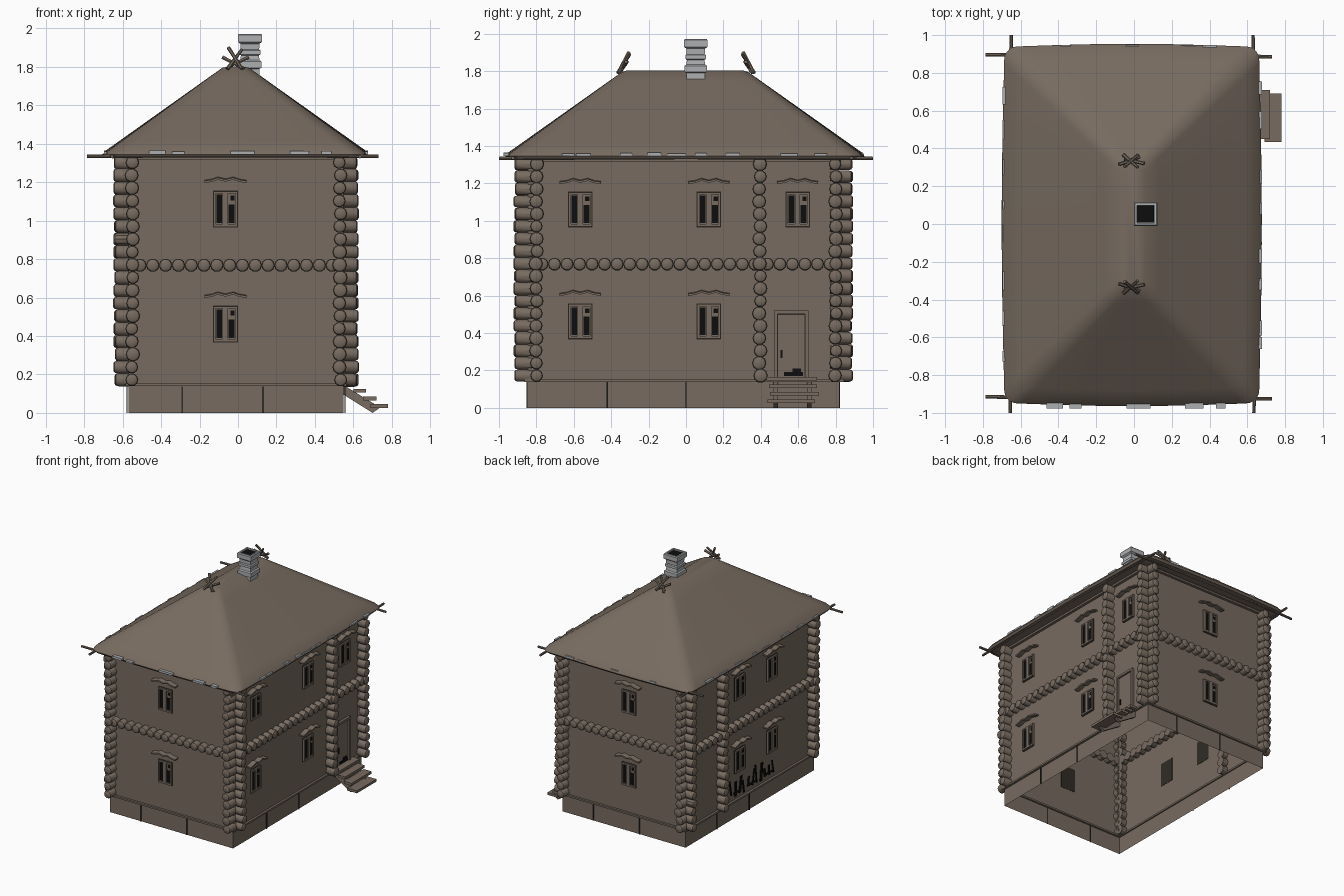
import bpy, bmesh, math, random
from mathutils import Matrix, Vector

if "Cube" in bpy.data.objects:
    bpy.data.objects.remove(bpy.data.objects["Cube"])
random.seed(4)

def mat(name, c):
    m = bpy.data.materials.new(name)
    m.diffuse_color = (*c, 1)
    m.use_nodes = True
    m.node_tree.nodes["Principled BSDF"].inputs["Base Color"].default_value = m.diffuse_color
    return m
WOOD = mat("brown wood", (0.185, 0.147, 0.116))
DARK = mat("dark gaps", (0.03, 0.025, 0.02))
BLACK = mat("black glass", (0.004, 0.004, 0.004))
GREY = mat("grey masonry", (0.42, 0.43, 0.44))

CX, CY, HX, HY = -0.01, -0.015, 0.56, 0.83

def finish(bm, name, m, angle=None, fix=True):
    if fix:
        bmesh.ops.recalc_face_normals(bm, faces=bm.faces)
    me = bpy.data.meshes.new(name)
    bm.to_mesh(me)
    bm.free()
    me.materials.append(m)
    ob = bpy.data.objects.new(name, me)
    bpy.context.collection.objects.link(ob)
    if angle:
        bpy.ops.object.select_all(action='DESELECT')
        ob.select_set(True)
        bpy.context.view_layer.objects.active = ob
        bpy.ops.object.shade_smooth_by_angle(angle=math.radians(angle))
    return ob

def box(bm, lo, hi, M=Matrix()):
    c = [(a + b) / 2 for a, b in zip(lo, hi)]
    s = [b - a for a, b in zip(lo, hi)]
    bmesh.ops.create_cube(bm, size=1, matrix=M @ Matrix.Translation(c) @ Matrix.Diagonal((*s, 1)))

def loft(bm, rings, cap0=False, cap1=False):
    vs = [[bm.verts.new(p) for p in r] for r in rings]
    n = len(vs[0])
    for a, b in zip(vs, vs[1:]):
        for i in range(n):
            bm.faces.new((a[i], a[(i + 1) % n], b[(i + 1) % n], b[i]))
    if cap0: bm.faces.new(vs[0][::-1])
    if cap1: bm.faces.new(vs[-1])

def rod(bm, pts, radii, sides=8):
    d = (Vector(pts[-1]) - Vector(pts[0])).normalized()
    q = d.to_track_quat('Z', 'Y')
    loft(bm, [[Vector(p) + q @ Vector((r * math.cos(2 * math.pi * i / sides), r * math.sin(2 * math.pi * i / sides), 0))
               for i in range(sides)] for p, r in zip(pts, radii)], True, True)

# Wall frames: local x runs along the wall, local -y points outward
def frame(angle, dist, shift):
    return Matrix.Translation((CX, CY, 0)) @ Matrix.Rotation(angle, 4, 'Z') @ Matrix.Translation((shift, -dist, 0))
SIDES = {  # matrix, half length, columns, upper windows, lower windows
    "front": (frame(0, HY, 0), HX, (-0.54, 0.54), (-0.055,), (-0.055,)),
    "right": (frame(math.pi / 2, HX, 0.015), HY, (-0.80, 0.395, 0.80), (-0.565, 0.122, 0.597), (-0.565, 0.122)),
    "back": (frame(math.pi, HY, 0), HX, (-0.54, 0.54), (0.045,), (0.045,)),
    "left": (frame(-math.pi / 2, HX, -0.015), HY, (-0.80, -0.38, 0.80), (-0.12, 0.30), (-0.12, 0.30)),
}

# Foundation and wall shells, open above and below
def shell(name, hx, hy, z0, z1):
    bm = bmesh.new()
    loft(bm, [[(CX + a * hx, CY + b * hy, z) for a, b in ((-1, -1), (1, -1), (1, 1), (-1, 1))] for z in (z0, z1)])
    finish(bm, name, WOOD)
shell("foundation", HX, HY + 0.005, 0, 0.145)
shell("walls", HX, HY, 0.14, 1.345)

def log(bm, M, u, z, r, out):
    rod(bm, [M @ Vector((u, y, z)) for y in (0.045, -out + 0.022, -out + 0.006, -out)],
        [r, r, r * 0.88, r * 0.6], 10)

for side, (M, half, cols, upper, lower) in SIDES.items():
    # Stacked log ends and the belt of log ends between floors
    bm = bmesh.new()
    for u in cols:
        for k in range(18):
            log(bm, M, u + random.uniform(-.004, .004), 0.172 + k * 0.0665,
                0.036 + random.uniform(-.003, .003), 0.075 + random.uniform(-.006, .004))
    finish(bm, side + "_log_columns", WOOD, 35)
    bm = bmesh.new()
    n = round((2 * half - 0.12) / 0.0675)
    for k in range(n + 1):
        log(bm, M, -half + 0.06 + k * (2 * half - 0.12) / n, 0.768, 0.035, 0.055)
    finish(bm, side + "_log_belt", WOOD, 35)

    # Sill board, top board and foundation joints
    bm = bmesh.new()
    box(bm, (-half - 0.015, -0.018, 0.139), (half + 0.015, 0.01, 0.153), M)
    box(bm, (-half, -0.022, 1.315), (half, 0.01, 1.33), M)
    finish(bm, side + "_boards", WOOD)
    bm = bmesh.new()
    for u in ((-0.28, 0.14) if half == HX else (-0.42, 0.0)):
        box(bm, (u - 0.004, -0.009, 0), (u + 0.004, -0.004, 0.138), M)
    finish(bm, side + "_foundation_joints", DARK)

    # Windows: frame, shaped lintel, dark panes
    fr, pane, gap = bmesh.new(), bmesh.new(), bmesh.new()
    for us, zc in ((upper, 1.06), (lower, 0.462)):
        for u in us:
            box(gap, (u - .066, -.003, zc - .096), (u + .066, 0.002, zc + .096), M)
            for a, b, c, d in ((-.062, -.051, -.092, .092), (.051, .062, -.092, .092), (-.051, .051, .08, .092),
                               (-.051, .051, -.092, -.078), (-.015, .013, -.078, .08)):
                box(fr, (u + a, -.016, zc + c), (u + b, 0, zc + d), M)
            box(fr, (u - .052, -.007, zc - .08), (u + .052, 0, zc + .082), M)
            for a, b, c, d in ((-.048, -.018, -.073, .075), (.016, .048, -.073, .025), (.026, .048, .045, .07)):
                box(pane, (u + a, -.009, zc + c), (u + b, -.005, zc + d), M)
            prof = [(-.11, .14), (-.07, .146), (-.04, .157), (0, .147), (.04, .157), (.07, .146), (.11, .14)]
            for (a, c), (b, d) in zip(prof, prof[1:]):
                loft(fr, [[M @ Vector((u + x, y, zc + z + h)) for y, h in ((0, 0), (-.04, -.004), (-.04, .007), (0, .011))]
                          for x, z in ((a, c), (b, d))], True, True)
    finish(gap, side + "_window_shadow_gaps", DARK)
    finish(fr, side + "_window_frames", WOOD)
    finish(pane, side + "_window_panes", BLACK)

# Door on the right side
M = SIDES["right"][0]
bm = bmesh.new()
for a, b, c, d in ((.47, .488, .165, .52), (.637, .655, .165, .52), (.488, .637, .502, .52)):
    box(bm, (a, -.02, c), (b, 0, d), M)
box(bm, (.492, -.01, .165), (.633, 0, .497), M)
finish(bm, "door_and_frame", WOOD)
bm = bmesh.new()
box(bm, (.486, -.005, .165), (.639, 0, .503), M)
finish(bm, "door_gap", DARK)
bm = bmesh.new()
box(bm, (.505, -.016, .265), (.515, -.008, .31), M)
box(bm, (.525, -.014, .17), (.625, -.008, .19), M)
box(bm, (.57, -.014, .19), (.615, -.008, .21), M)
finish(bm, "door_handle_and_gap", BLACK)

# Entrance steps
bm = bmesh.new()
for x0, x1, y0, y1, z in ((.54, .62, .43, .70, .155), (.60, .665, .445, .70, .115),
                          (.65, .72, .45, .71, .075), (.69, .78, .435, .69, .035)):
    box(bm, (x0, y0, z - .01), (x1, y1, z + .01))
for y in (.48, .66):
    loft(bm, [[(x, yy, z) for x, z in ((.54, .10), (.54, .15), (.74, .028), (.70, .0))]
              for yy in (y - .012, y + .012)], True, True)
finish(bm, "entrance_steps", WOOD)

# Dark broken planking along the left wall
bm = bmesh.new()
M = SIDES["left"][0]
for k in range(11):
    u = -0.23 + k * 0.055
    z0, z1 = .17 + random.uniform(0, .05), .30 + random.uniform(-.04, .04)
    s, w = random.uniform(-.03, .03), random.uniform(.006, .014)
    loft(bm, [[M @ Vector((u + a, y, z)) for a, z in ((-w, z0), (w, z0), (w + s, z1), (s - w, z1))]
              for y in (-.002, -.008)], True, True)
for u in (-.2, -.02, .2):
    box(bm, (u, -.007, .2), (u + .1, -.002, .215), M)
finish(bm, "left_dark_planks", BLACK)

# Hipped thatch roof: lofted rounded rectangles, with soffit
def rrect(hx, hy, r, z, bow=0.0):
    pts = []
    for q, (sx, sy) in enumerate(((1, 1), (-1, 1), (-1, -1), (1, -1))):
        for k in range(6):
            t = math.pi / 2 * (q + k / 5)
            pts.append(Vector((sx * (hx - r) + r * math.cos(t), sy * (hy - r) + r * math.sin(t), z)))
        nx = (((-1, 1), (-1, -1), (1, -1), (1, 1))[q])
        a, b = pts[-1].copy(), Vector((nx[0] * (hx - r), nx[1] * (hy - r), z))
        o = Vector((math.cos(t), math.sin(t), 0))
        b += o * r
        for k in range(1, 6):
            pts.append(a.lerp(b, k / 6) + o * bow * math.sin(math.pi * k / 6))
    return [p + Vector((-0.012, -0.005, 0)) for p in pts]
bm = bmesh.new()
rings = [rrect(.57, .84, .05, 1.335), rrect(.665, .935, .07, 1.33, .012), rrect(.675, .945, .07, 1.345, .014)]
for k in range(9):
    t = k / 8
    rings.append(rrect(.668 - .598 * t, .938 - .60 * t, .09 - .04 * t, 1.36 + .435 * t, .014 * (1 - t)))
rings.append(rrect(.035, .315, .03, 1.802))
loft(bm, rings, False, True)
finish(bm, "thatch_roof", WOOD, 50)

# Pale patches along the eave edge
bm = bmesh.new()
for side, us in (("front", (-.41, -.30, 0, .05, .33, .47)), ("back", (-.41, -.30, 0, .05, .35)),
                 ("right", (-.63, -.55, -.32, -.17, -.05, .08, .25, .55, .72)),
                 ("left", (-.68, -.5, -.3, -.1, .05, .3, .5, .7))):
    M = SIDES[side][0]
    off = .132 if side in ("front", "back") else .127
    for u in us:
        w = random.uniform(.02, .05)
        box(bm, (u - w, -off, 1.345), (u + w, -off + .03, 1.358 + random.uniform(0, .008)), M)
finish(bm, "pale_eave_patches", GREY)

# Eave poles crossing at the corners
bm = bmesh.new()
for s in (-1, 1):
    rod(bm, [(-.785, s * .905 - .01, 1.335), (0, s * .915 - .01, 1.343), (.73, s * .905 - .02, 1.335)], [.009, .014, .009])
    rod(bm, [(s * .645 - .01, -1, 1.333), (s * .655 - .01, 0, 1.343), (s * .64 - .01, 1, 1.333)], [.009, .014, .009])
finish(bm, "eave_poles", WOOD, 40)

# Crossed sticks at both ridge ends
bm = bmesh.new()
for s in (-1, 1):
    y = s * .335
    for a, b in (((-.08, y - s * .02, 1.85), (.03, y + s * .02, 1.79)),
                 ((-.055, y + s * .03, 1.79), (.02, y - s * .035, 1.89)),
                 ((-.05, y - s * .03, 1.90), (.02, y + s * .03, 1.79)),
                 ((.055, y - s * .015, 1.85), (-.05, y + s * .01, 1.80))):
        rod(bm, [a, b], [.010, .008], 6)
finish(bm, "ridge_sticks", WOOD, 40)

# Chimney: stepped square profile with a dark opening
bm = bmesh.new()
prof = [(.05, 1.72), (.05, 1.79), (.06, 1.795), (.06, 1.828), (.05, 1.835), (.047, 1.86), (.056, 1.865),
        (.056, 1.885), (.048, 1.89), (.05, 1.92), (.063, 1.93), (.063, 1.965), (.058, 1.972), (.046, 1.972), (.046, 1.90)]
loft(bm, [[(.062 + a * h, .052 + b * h, z) for a, b in ((-1, -1), (1, -1), (1, 1), (-1, 1))] for h, z in prof], True, True)
finish(bm, "chimney", GREY)
bm = bmesh.new()
box(bm, (.017, .007, 1.955), (.107, .097, 1.962))
finish(bm, "chimney_opening", BLACK)
